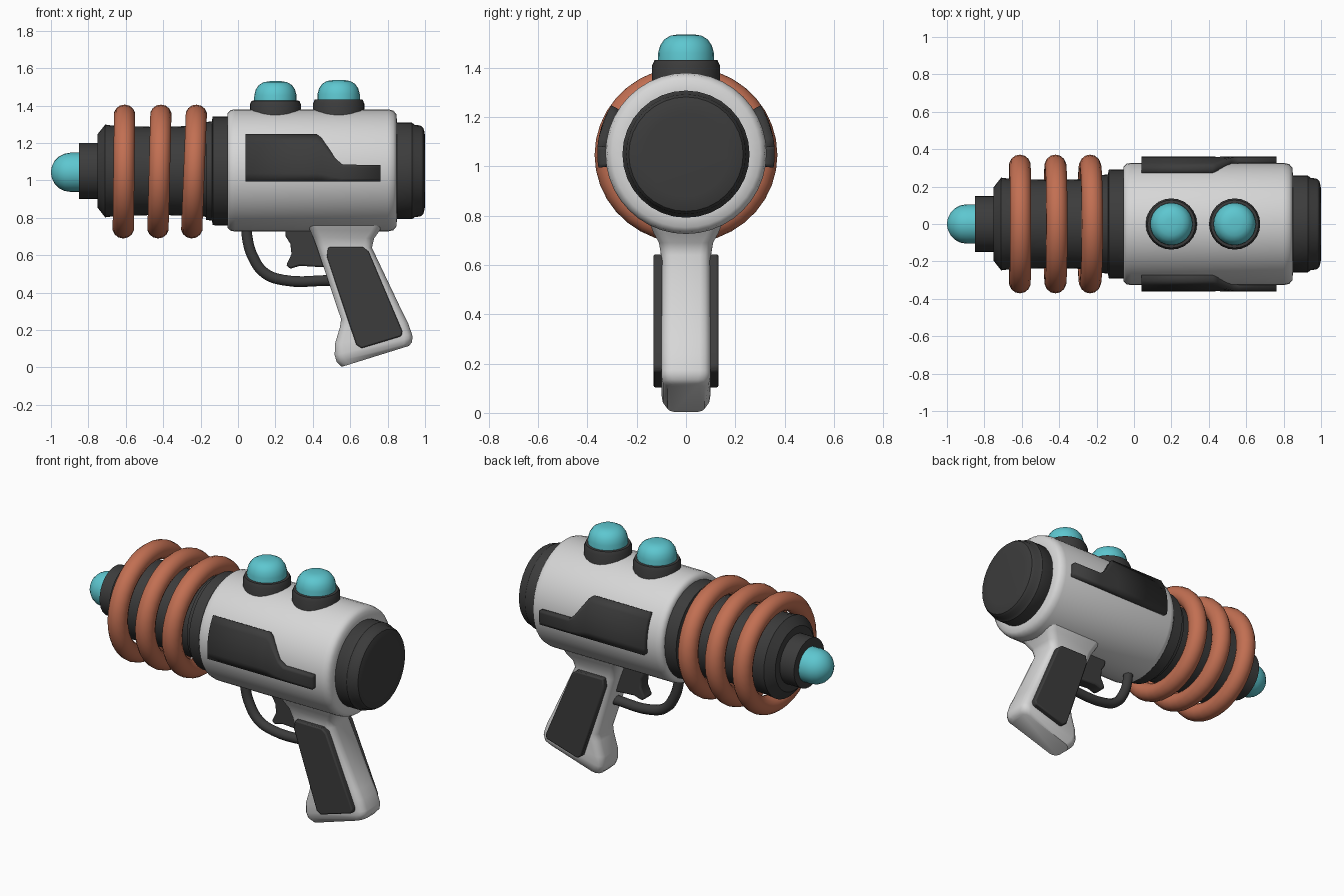
import bpy, bmesh, math
from mathutils import Matrix, Vector

if "Cube" in bpy.data.objects:
    bpy.data.objects.remove(bpy.data.objects["Cube"])


def material(name, rgb):
    m = bpy.data.materials.new(name)
    m.diffuse_color = (*rgb, 1.0)
    m.use_nodes = True
    m.node_tree.nodes["Principled BSDF"].inputs["Base Color"].default_value = m.diffuse_color
    return m


WHITE = material("light grey shell", (0.68, 0.68, 0.68))
DARK = material("dark grey", (0.045, 0.045, 0.045))
COPPER = material("copper", (0.54, 0.16, 0.085))
CYAN = material("cyan glow", (0.11, 0.57, 0.63))
AXIS_Z = 1.05


def finish(name, bm, mat, angle=35, recalc=True):
    if recalc:
        bmesh.ops.recalc_face_normals(bm, faces=bm.faces[:])
    me = bpy.data.meshes.new(name)
    bm.to_mesh(me)
    bm.free()
    me.materials.append(mat)
    me.polygons.foreach_set("use_smooth", [True] * len(me.polygons))
    me.set_sharp_from_angle(angle=math.radians(angle))
    ob = bpy.data.objects.new(name, me)
    bpy.context.collection.objects.link(ob)
    return ob


def skin(bm, rings):
    """Join closed loops of points into a capped solid."""
    loops = [[bm.verts.new(p) for p in r] for r in rings]
    n = len(loops[0])
    for a, b in zip(loops, loops[1:]):
        for i in range(n):
            j = (i + 1) % n
            bm.faces.new((a[i], a[j], b[j], b[i]))
    bm.faces.new(loops[0])
    bm.faces.new(loops[-1])


def lathe(name, profile, mat, origin, axis="X", seg=32, angle=35):
    """Revolve (distance, radius) pairs about the x or z axis."""
    rings = []
    for d, r in profile:
        ring = []
        for k in range(seg):
            t = 2 * math.pi * k / seg
            u, v = r * math.cos(t), r * math.sin(t)
            p = (d, u, v) if axis == "X" else (u, v, d)
            ring.append(Vector(p) + Vector(origin))
        rings.append(ring)
    bm = bmesh.new()
    skin(bm, rings)
    return finish(name, bm, mat, angle)


def prism(name, pts, y0, y1, mat, bevel):
    bm = bmesh.new()
    skin(bm, [[(x, y, z) for x, z in pts] for y in (y0, y1)])
    ob = finish(name, bm, mat)
    b = ob.modifiers.new("bevel", "BEVEL")
    b.width, b.segments = bevel, 2
    b.limit_method = "ANGLE"
    b.angle_limit = math.radians(40)
    return ob


def mirror_y(ob):
    m = ob.modifiers.new("mirror", "MIRROR")
    m.use_axis = (False, True, False)


# Main shell, rear cap and stepped barrel
lathe("body_shell", [(-0.057, 0.29), (-0.055, 0.308), (-0.04, 0.322), (-0.015, 0.327),
                     (0.8, 0.327), (0.83, 0.32), (0.847, 0.3), (0.85, 0.26)],
      WHITE, (0, 0, 1.053), seg=40, angle=50)
lathe("rear_cap", [(0.82, 0.24), (0.85, 0.258), (0.93, 0.258), (0.945, 0.247),
                   (0.975, 0.243), (0.99, 0.232), (0.998, 0.205), (1.0, 0.17)],
      DARK, (0, 0, AXIS_Z))
lathe("barrel", [(-0.85, 0.15), (-0.752, 0.15), (-0.752, 0.195), (-0.71, 0.248),
                 (-0.65, 0.24), (-0.4, 0.235), (-0.17, 0.245), (-0.17, 0.262),
                 (-0.14, 0.265), (-0.135, 0.29), (-0.04, 0.292)],
      DARK, (0, 0, AXIS_Z))

# Glowing nozzle tip with a hemispherical end
tip = [(-0.83, 0.105), (-0.895, 0.105)]
tip += [(-0.895 - 0.105 * math.sin(a), 0.105 * math.cos(a))
        for a in (math.radians(d) for d in (18, 36, 54, 72, 86))]
lathe("nozzle_tip", tip, CYAN, (0, 0, 1.043), seg=24, angle=60)

# Three slightly tilted rings round the barrel
for i, (x, tilt) in enumerate([(-0.61, 0.012), (-0.42, 0.025), (-0.235, 0.04)]):
    bpy.ops.mesh.primitive_torus_add(
        location=(x, 0, 1.047), rotation=(0, math.pi / 2 + tilt, 0),
        major_radius=0.313, minor_radius=0.058, major_segments=36, minor_segments=14)
    ring = bpy.context.object
    ring.name = f"barrel_ring_{i + 1}"
    ring.scale = (0.965, 1, 1)
    ring.data.materials.append(COPPER)
    bpy.ops.object.shade_smooth()

# Two domed lamps on top
for i, (x, lift) in enumerate([(0.2, 0.0), (0.538, 0.006)]):
    lathe(f"lamp_base_{i + 1}", [(1.29, 0.137), (1.405, 0.137), (1.425, 0.128), (1.428, 0.1)],
          DARK, (x, 0, lift), "Z", 24)
    lathe(f"lamp_dome_{i + 1}", [(1.4, 0.114), (1.455, 0.113), (1.485, 0.105), (1.51, 0.088),
                                 (1.525, 0.062), (1.53, 0.03)],
          CYAN, (x, 0, lift), "Z", 24, 60)

# Curved side plates wrapped on the shell
bm = bmesh.new()
cols, low, rows = [(0.04, 1.248), (0.42, 1.248), (0.447, 1.228), (0.522, 1.116),
                   (0.56, 1.084), (0.762, 1.082)], 0.995, 6
grid = []
for x, top in cols:
    col = []
    for j in range(rows + 1):
        z = low + (top - low) * j / rows
        col.append(bm.verts.new((x, -math.sqrt(0.36 ** 2 - (z - 1.053) ** 2), z)))
    grid.append(col)
for a, b in zip(grid, grid[1:]):
    for j in range(rows):
        bm.faces.new((a[j], b[j], b[j + 1], a[j + 1]))
plate = finish("side_plates", bm, DARK, recalc=False)
s = plate.modifiers.new("thickness", "SOLIDIFY")
s.thickness, s.offset = 0.055, -1
mirror_y(plate)


# Grip: rounded cross-sections lofted from the shell to the butt
def section(xl, zl, xr, zr, hy, rad=0.045):
    a, b = Vector((xl, 0, zl)), Vector((xr, 0, zr))
    mid, half, u = (a + b) / 2, (b - a).length / 2, (b - a).normalized()
    pts = []
    for su, sv, start in ((1, 1, 0), (-1, 1, 90), (-1, -1, 180), (1, -1, 270)):
        for k in range(4):
            t = math.radians(start + 30 * k)
            cu = su * (half - rad) + rad * math.cos(t)
            cv = sv * (hy - rad) + rad * math.sin(t)
            pts.append(mid + u * cu + Vector((0, cv, 0)))
    return pts


bm = bmesh.new()
skin(bm, [section(*v) for v in [
    (0.35, 0.80, 0.79, 0.80, 0.16), (0.383, 0.735, 0.757, 0.73, 0.132),
    (0.402, 0.695, 0.728, 0.69, 0.11), (0.424, 0.635, 0.716, 0.64, 0.101),
    (0.551, 0.258, 0.882, 0.29, 0.1), (0.545, 0.215, 0.908, 0.24, 0.1),
    (0.518, 0.125, 0.931, 0.175, 0.1), (0.517, 0.065, 0.933, 0.16, 0.1),
    (0.527, 0.03, 0.93, 0.135, 0.094), (0.555, 0.003, 0.915, 0.115, 0.075)]])
finish("grip", bm, WHITE, 50)

# Grip panels on both sides
mirror_y(prism("grip_panels", [(0.482, 0.643), (0.668, 0.643), (0.698, 0.62), (0.88, 0.19),
                               (0.872, 0.166), (0.66, 0.102), (0.632, 0.122), (0.475, 0.59)],
               -0.132, -0.08, DARK, 0.008))

# Trigger
prism("trigger", [(0.25, 0.76), (0.255, 0.7), (0.28, 0.66), (0.286, 0.605), (0.257, 0.545),
                  (0.28, 0.527), (0.33, 0.543), (0.46, 0.535), (0.42, 0.76)],
      -0.04, 0.04, DARK, 0.01)

# Trigger guard: bent tube
cu = bpy.data.curves.new("trigger_guard", "CURVE")
cu.dimensions = "3D"
cu.bevel_depth, cu.bevel_resolution, cu.resolution_u = 0.03, 3, 5
cu.use_fill_caps = True
path = [(0.045, 0.78), (0.05, 0.69), (0.08, 0.59), (0.142, 0.505), (0.24, 0.467), (0.5, 0.465)]
sp = cu.splines.new("BEZIER")
sp.bezier_points.add(len(path) - 1)
for p, (x, z) in zip(sp.bezier_points, path):
    p.co = (x, 0, z)
    p.handle_left_type = p.handle_right_type = "AUTO"
cu.materials.append(DARK)
bpy.context.collection.objects.link(bpy.data.objects.new("trigger_guard", cu))
